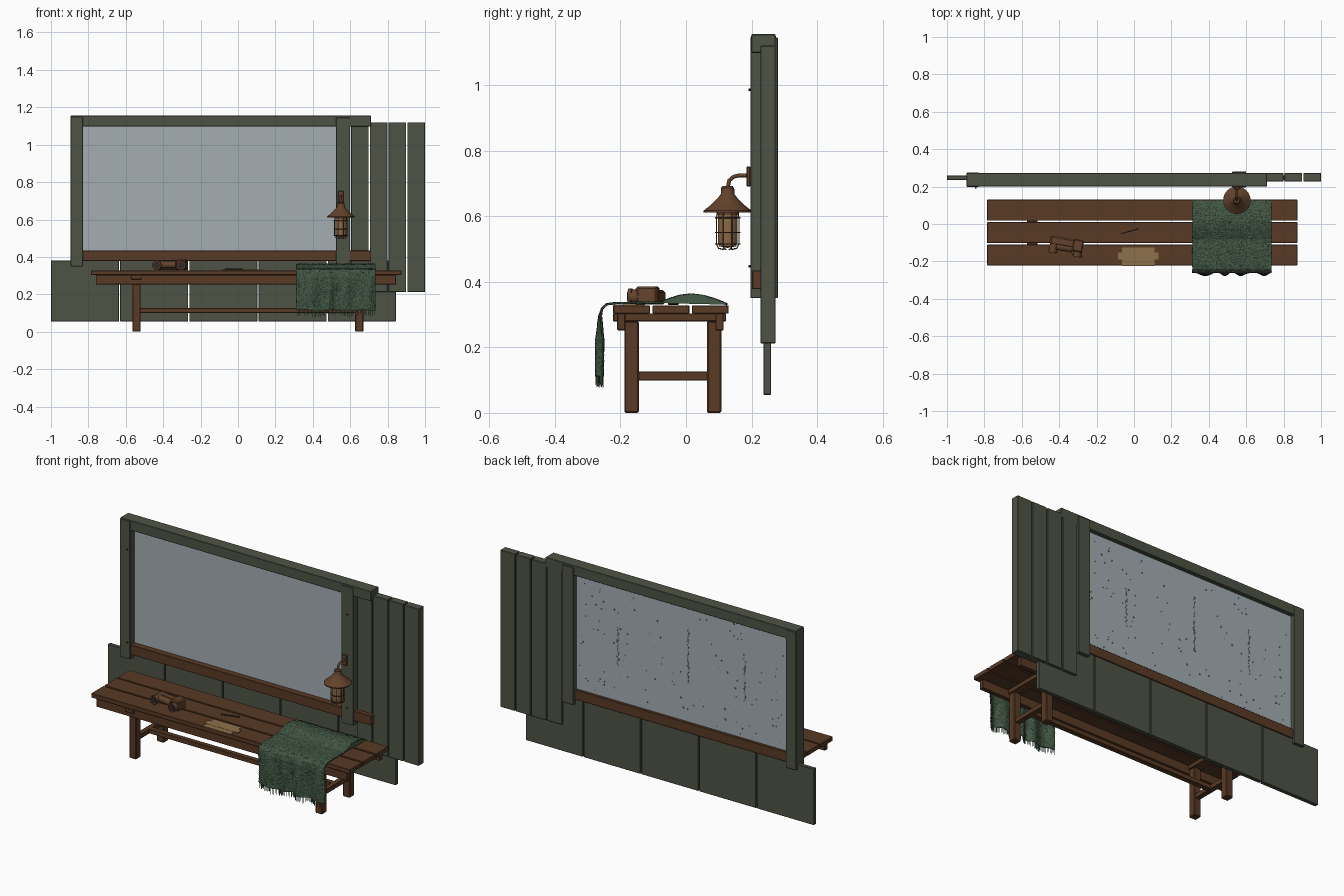
import bpy, bmesh, math, random
from mathutils import Vector, Matrix

random.seed(4)
cube = bpy.data.objects.get("Cube")
if cube:
    bpy.data.objects.remove(cube)


def material(name, r, g, b):
    m = bpy.data.materials.new(name)
    m.use_nodes = True
    m.diffuse_color = (r, g, b, 1)
    m.node_tree.nodes["Principled BSDF"].inputs["Base Color"].default_value = (r, g, b, 1)
    return m


GREEN = material("green painted wood", .076, .086, .06)
BROWN = material("brown wood", .1, .042, .018)
PANE = material("grey window glass", .37, .42, .45)
COPPER = material("aged copper", .125, .055, .025)
AMBER = material("amber glass", .27, .15, .065)
PAPER = material("tan paper", .27, .16, .07)
CLOTH = material("green wool", .06, .105, .063)
CLOTH_DARK = material("dark green wool", .032, .058, .034)
IRON = material("dark iron", .03, .022, .018)
RAIN = material("rain grey", .2, .2, .21)


def finish(name, bm, *mats, smooth=False):
    bmesh.ops.recalc_face_normals(bm, faces=bm.faces)
    mesh = bpy.data.meshes.new(name)
    bm.to_mesh(mesh)
    bm.free()
    for m in mats:
        mesh.materials.append(m)
    ob = bpy.data.objects.new(name, mesh)
    bpy.context.collection.objects.link(ob)
    if smooth:
        bpy.ops.object.select_all(action="DESELECT")
        ob.select_set(True)
        bpy.context.view_layer.objects.active = ob
        bpy.ops.object.shade_smooth_by_angle(angle=math.radians(35))
    return ob


def add_box(bm, x, y, z):
    """Box from (low, high) pairs on each axis."""
    size = [b - a for a, b in (x, y, z)]
    mid = [(a + b) / 2 for a, b in (x, y, z)]
    bmesh.ops.create_cube(bm, size=1, matrix=Matrix.Translation(mid) @ Matrix.Diagonal((*size, 1)))


def box(name, mat, x, y, z, bevel=.002):
    bm = bmesh.new()
    add_box(bm, x, y, z)
    ob = finish(name, bm, mat)
    if bevel:
        mod = ob.modifiers.new("worn edges", "BEVEL")
        mod.width, mod.segments = bevel, 1
    return ob


def rod(name, mat, start, end, radius, sides=16):
    a, b = Vector(start), Vector(end)
    bm = bmesh.new()
    turn = (b - a).to_track_quat("Z", "Y").to_matrix().to_4x4()
    bmesh.ops.create_cone(bm, cap_ends=True, segments=sides, radius1=radius, radius2=radius,
                          depth=(b - a).length, matrix=Matrix.Translation((a + b) / 2) @ turn)
    return finish(name, bm, mat, smooth=True)


def lathe(name, mat, profile, centre, sides=32):
    bm = bmesh.new()
    ring = [bm.verts.new((r, 0, z)) for r, z in profile]
    edges = [bm.edges.new(pair) for pair in zip(ring, ring[1:])]
    bmesh.ops.spin(bm, geom=ring + edges, cent=(0, 0, 0), axis=(0, 0, 1),
                   angle=math.tau, steps=sides)
    bmesh.ops.remove_doubles(bm, verts=bm.verts, dist=1e-5)
    bmesh.ops.translate(bm, verts=bm.verts, vec=centre)
    return finish(name, bm, mat, smooth=True)


def wire(name, mat, points, radius, closed=False):
    curve = bpy.data.curves.new(name, "CURVE")
    curve.dimensions = "3D"
    curve.bevel_depth, curve.bevel_resolution = radius, 2
    curve.use_fill_caps = True
    spline = curve.splines.new("POLY")
    spline.points.add(len(points) - 1)
    for p, co in zip(spline.points, points):
        p.co = (*co, 1)
    spline.use_cyclic_u = closed
    curve.materials.append(mat)
    ob = bpy.data.objects.new(name, curve)
    bpy.context.collection.objects.link(ob)


# Window wall: low panels, side planks, frame, sill and pane
for i in range(5):
    x = -1 + .37 * i
    box("low_wall_panel", GREEN, (x, x + .364), (.236, .259), (.055, .38))
for i in range(4):
    x = .605 + .1 * i
    box("side_plank", GREEN, (x, x + .094), (.227, .273), (.212, 1.12))
box("left_post", GREEN, (-.895, -.83), (.198, .275), (.35, 1.15))
box("right_post", GREEN, (.525, .6), (.196, .28), (.35, 1.145))
box("top_beam", GREEN, (-.895, .71), (.2, .273), (1.098, 1.155))
box("window_sill", BROWN, (-.83, .712), (.202, .265), (.378, .434))
box("window_pane", PANE, (-.835, .53), (.238, .25), (.43, 1.1), bevel=0)
for x in (-.845, .565):
    for z in (.447, .985):
        rod("post_nail", IRON, (x, .19, z), (x, .2, z), .004, 8)

# Rain drops and three broken runs on the outside of the pane
bm = bmesh.new()
spots = [(random.uniform(-.81, .51), random.uniform(.45, 1.08)) for _ in range(110)]
for x, low, high in ((.26, .64, .87), (-.19, .66, .99), (-.55, .65, .93)):
    count = int((high - low) / .012)
    spots += [(x + random.uniform(-.005, .005), low + .012 * i) for i in range(count)]
for x, z in spots:
    w = random.uniform(.002, .004)
    add_box(bm, (x - w, x + w), (.249, .252), (z - w, z + w))
finish("rain_drops", bm, RAIN)

# Bench: three boards, battens, aprons, legs and stretchers
for i in range(3):
    y = -.222 + .12 * i
    box("bench_board", BROWN, (-.785, .873), (y, y + .112), (.303, .328))
for y in (-.21, .09):
    box("bench_apron", BROWN, (-.76, .845), (y, y + .025), (.252, .303))
for x in (-.543, .648):
    box("bench_batten", BROWN, (x - .028, x + .028), (-.222, .122), (.279, .303))
    for y in (-.188, .064):
        box("bench_leg", BROWN, (x - .022, x + .022), (y, y + .044), (0, .28), .004)
    box("side_stretcher", BROWN, (x - .015, x + .015), (-.146, .066), (.099, .126))
box("long_stretcher", BROWN, (-.535, .64), (-.056, -.026), (.1, .126))

# Field glasses lying on the bench
parts = [box("glasses_body", COPPER, (-.09, .09), (-.015, .032), (.33, .375), .008),
         box("glasses_prism", COPPER, (.035, .09), (-.03, .035), (.33, .386), .006),
         rod("glasses_hinge", COPPER, (-.05, -.02, .358), (.035, -.02, .358), .018)]
for x in (-.065, .068):
    parts += [rod("glasses_barrel", COPPER, (x, .01, .354), (x, -.045, .354), .022, 20),
              rod("glasses_rim", COPPER, (x, -.045, .355), (x, -.056, .355), .025, 20),
              rod("glasses_lens", IRON, (x, -.056, .355), (x, -.058, .355), .019, 20)]
for ob in parts:
    ob.matrix_world = Matrix.Translation((-.362, -.108, 0)) @ Matrix.Rotation(-.17, 4, "Z")

# Notes and pencil
box("paper_sheet", PAPER, (-.065, .11), (-.224, -.125), (.328, .331), 0)
box("paper_strip", PAPER, (-.085, .13), (-.19, -.152), (.328, .332), 0)
rod("pencil", IRON, (-.07, -.052, .333), (.025, -.025, .333), .004, 6)

# Blanket: a path over the bench and down the front, swept across its width
PATH = [Vector(p) for p in ((.125, .331), (.09, .346), (.05, .357), (.015, .361), (-.02, .357),
                            (-.05, .347), (-.08, .336), (-.215, .335), (-.242, .331),
                            (-.256, .318), (-.262, .295), (-.264, .115))]
LEFT, RIGHT = .312, .735


def along(t):
    lengths = [(b - a).length for a, b in zip(PATH, PATH[1:])]
    d = t * sum(lengths)
    for a, b, size in zip(PATH, PATH[1:], lengths):
        if d <= size:
            return a.lerp(b, d / size)
        d -= size
    return PATH[-1].copy()


def drape(x, t):
    p = along(t)
    fall = max(0, min(1, (.32 - p.y) / .1))
    y = p.x + .011 * fall * math.sin(x * 62 + .8 * math.sin(x * 25))
    return Vector((x, y, p.y + .004 * fall * math.sin(x * 40)))


bm = bmesh.new()
cols, rows = 84, 110
grid = []
for j in range(rows + 1):
    grid.append([])
    for i in range(cols + 1):
        co = drape(LEFT + (RIGHT - LEFT) * i / cols, j / rows)
        co += Vector([random.uniform(-.0012, .0012) for _ in range(3)])
        grid[j].append(bm.verts.new(co))
for j in range(rows):
    for i in range(cols):
        f = bm.faces.new((grid[j][i], grid[j][i + 1], grid[j + 1][i + 1], grid[j + 1][i]))
        f.material_index = int(random.random() < .45)
blanket = finish("blanket", bm, CLOTH, CLOTH_DARK)
thick = blanket.modifiers.new("wool thickness", "SOLIDIFY")
thick.thickness, thick.offset = .005, 0

# Folded layer filling the raised part of the blanket
bm = bmesh.new()
face = bm.faces.new([bm.verts.new((LEFT, p.x, p.y - .001)) for p in PATH[:7]])
side = bmesh.ops.extrude_face_region(bm, geom=[face])["geom"]
bmesh.ops.translate(bm, vec=(RIGHT - LEFT, 0, 0),
                    verts=[v for v in side if isinstance(v, bmesh.types.BMVert)])
finish("blanket_fold", bm, CLOTH)

# Fringe
bm = bmesh.new()
for i in range(60):
    p = drape(LEFT + (RIGHT - LEFT) * (i + .5) / 60, 1)
    drop = random.uniform(.018, .035)
    add_box(bm, (p.x - .0013, p.x + .0013), (p.y - .0013, p.y + .0013), (p.z - drop, p.z))
finish("blanket_fringe", bm, CLOTH)

# Wall lantern: bracket, shade, glass and wire cage
LX, LY = .55, .127
box("lantern_plate", COPPER, (LX - .015, LX + .015), (.184, .197), (.69, .752), .003)
wire("lantern_arm", COPPER, [(LX, .19, .724), (LX, .16, .724), (LX, .145, .72),
                             (LX, .132, .709), (LX, LY, .685)], .006)
lathe("lantern_shade", COPPER, [(0, .692), (.015, .692), (.02, .686), (.021, .667), (.03, .655),
                                (.052, .633), (.073, .617), (.073, .611), (.05, .624),
                                (.03, .64), (0, .645)], (LX, LY, 0))
lathe("lantern_collar", COPPER, [(0, .64), (.034, .64), (.034, .603), (0, .603)], (LX, LY, 0))
lathe("lantern_glass", AMBER, [(0, .605), (.03, .605), (.03, .52), (.026, .508), (0, .503)],
      (LX, LY, 0))


def cage_point(r, angle, z):
    return (LX + r * math.cos(angle), LY + r * math.sin(angle), z)


for z in (.515, .55, .595):
    wire("cage_ring", COPPER, [cage_point(.037, math.tau * k / 24, z) for k in range(24)],
         .0022, closed=True)
for k in range(8):
    a = math.tau * (k + .5) / 8
    wire("cage_bar", COPPER, [cage_point(r, a, z) for r, z in
                              ((.034, .61), (.037, .595), (.037, .515), (.03, .502), (.012, .498))],
         .002)
